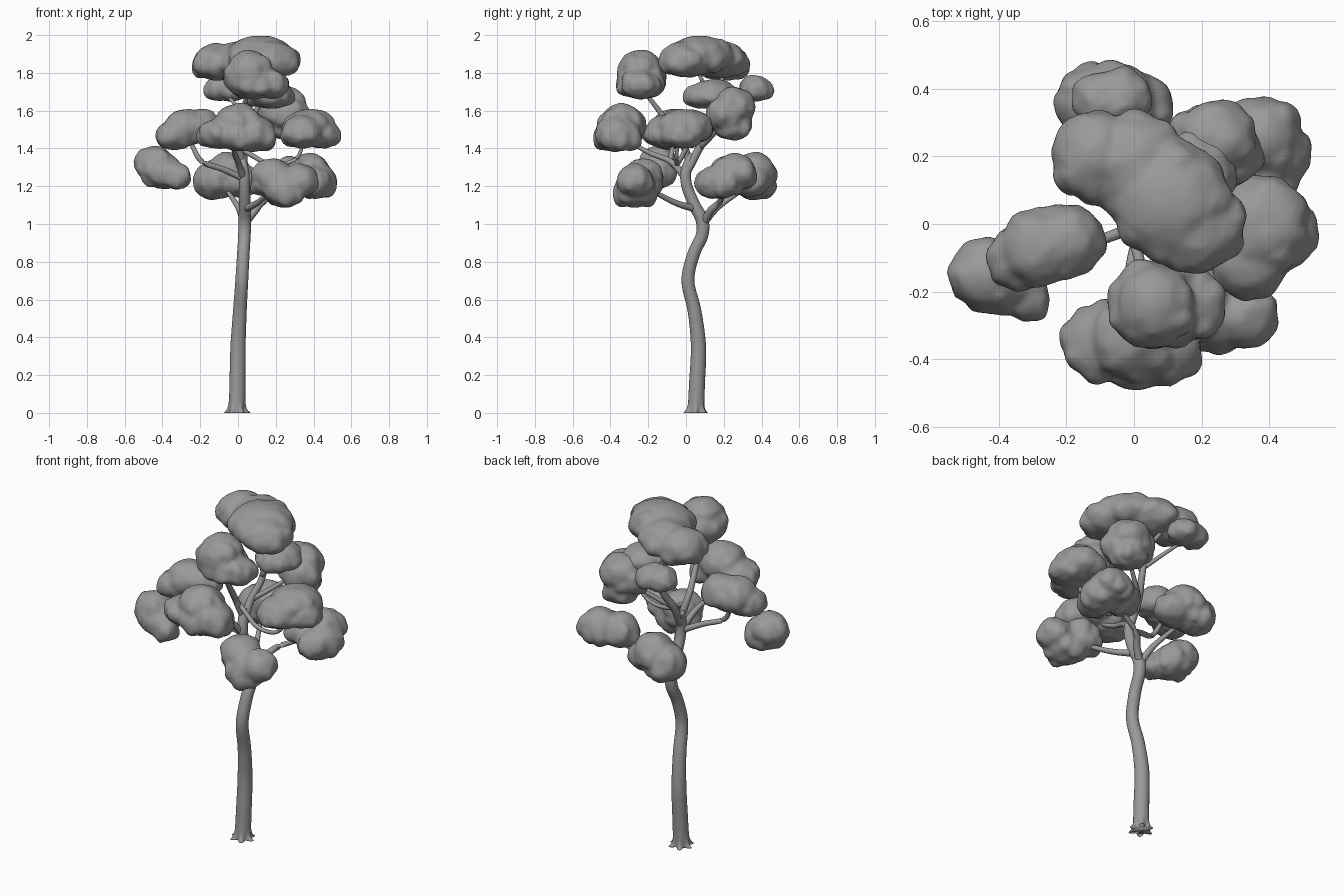
import bpy, bmesh, math, random
from mathutils import Vector, noise

random.seed(4)
grey = bpy.data.materials.new("plain_grey")
grey.diffuse_color = (0.32, 0.32, 0.32, 1)


def finish(name, bm):
    for f in bm.faces:
        f.smooth = True
    mesh = bpy.data.meshes.new(name)
    bm.to_mesh(mesh)
    bm.free()
    mesh.materials.append(grey)
    ob = bpy.data.objects.new(name, mesh)
    bpy.context.collection.objects.link(ob)
    return ob


def smooth_path(pts, steps=6):
    """Catmull-Rom through (x, y, z, radius) points."""
    p = [Vector(q) for q in pts]
    p = [2 * p[0] - p[1]] + p + [2 * p[-1] - p[-2]]
    out = []
    for i in range(1, len(p) - 2):
        a, b, c, d = p[i - 1:i + 3]
        for k in range(steps):
            t = k / steps
            out.append(0.5 * (2 * b + (c - a) * t + (2 * a - 5 * b + 4 * c - d) * t * t
                              + (3 * b - a - 3 * c + d) * t ** 3))
    return out + [p[-2]]


def limb(name, *pts, sides=12, flare=0.0):
    """Tapered round tube; flare spreads root toes near the ground."""
    path = smooth_path(pts)
    bm = bmesh.new()
    rings = []
    for i, q in enumerate(path):
        c = q.xyz
        t = (path[min(i + 1, len(path) - 1)].xyz - path[max(i - 1, 0)].xyz).normalized()
        if flare and i == 0:
            t = Vector((0, 0, 1))
        u = Vector((1, 0.01, 0)) if abs(t.x) < 0.8 else Vector((0, 1, 0))
        u = (u - t * u.dot(t)).normalized()
        v = t.cross(u)
        ring = []
        for k in range(sides):
            a = math.tau * k / sides
            toe = 0
            if flare:
                toe = flare * math.exp(-c.z / 0.02) * (0.45 + 0.55 * math.cos(6 * a + 0.5))
            r = q.w + toe
            ring.append(bm.verts.new(c + (u * math.cos(a) + v * math.sin(a)) * r))
        rings.append(ring)
    for a, b in zip(rings, rings[1:]):
        for k in range(sides):
            j = (k + 1) % sides
            bm.faces.new((a[k], a[j], b[j], b[k]))
    bm.faces.new(rings[0][::-1])
    bm.faces.new(rings[-1])
    return finish(name, bm)


def foliage(name, *lobes):
    """Lumpy cloud; lobes are (x, y, z, radius, half height), flatter underneath."""
    bm = bmesh.new()
    for x, y, z, r, h in lobes:
        c = Vector((x, y, z))
        balls = [(c, r * 0.97, h)]
        # smaller puffs around the rim
        turn = random.random() * math.tau
        for k in range(8):
            a = turn + k * math.tau / 8
            o = Vector((math.cos(a) * r * 0.56, math.sin(a) * r * 0.56, random.uniform(-0.2, 0.1) * h))
            balls.append((c + o, r * random.uniform(0.42, 0.52), h * random.uniform(0.6, 0.78)))
        for o, br, bh in balls:
            made = bmesh.ops.create_icosphere(bm, subdivisions=3, radius=1)["verts"]
            for v in made:
                k = bh * (0.78 if v.co.z < 0 else 1)
                v.co = o + Vector((v.co.x * br, v.co.y * br, v.co.z * k))
                n = (v.co - o).normalized()
                v.co += n * (noise.noise(v.co * 14) * 0.01 + noise.noise(v.co * 35) * 0.006)
    ob = finish(name, bm)
    rm = ob.modifiers.new("merge", "REMESH")
    rm.mode = "VOXEL"
    rm.voxel_size = 0.012
    rm.use_smooth_shade = True
    sm = ob.modifiers.new("soften", "SMOOTH")
    sm.factor = 0.5
    sm.iterations = 2


# Trunk with root flare
limb("trunk", (-0.005, 0.052, 0, 0.043), (-0.005, 0.053, 0.03, 0.043), (-0.003, 0.058, 0.15, 0.042),
     (0.0, 0.066, 0.35, 0.040), (0.01, 0.045, 0.54, 0.036), (0.02, 0.01, 0.7, 0.034),
     (0.028, 0.04, 0.84, 0.033), (0.034, 0.085, 0.94, 0.033), (0.036, 0.085, 1.02, 0.034),
     (0.036, 0.045, 1.1, 0.031), (0.034, 0.005, 1.2, 0.029), (0.03, 0.0, 1.28, 0.028),
     (0.015, 0.03, 1.37, 0.022), sides=36, flare=0.03)

# Lower branches
limb("branch_low_right", (0.035, 0.09, 1.0, 0.022), (0.09, 0.13, 1.07, 0.02),
     (0.14, 0.18, 1.12, 0.016), (0.3, 0.22, 1.2, 0.01))
limb("branch_low_back", (0.035, 0.09, 1.0, 0.02), (0.0, 0.17, 1.09, 0.016), (-0.06, 0.3, 1.18, 0.01))
limb("branch_low_front", (0.036, 0.05, 1.08, 0.02), (0.1, -0.05, 1.11, 0.016),
     (0.16, -0.15, 1.16, 0.013), (0.22, -0.22, 1.2, 0.01))
limb("branch_left", (0.03, 0.0, 1.24, 0.019), (-0.08, -0.04, 1.29, 0.016),
     (-0.19, -0.08, 1.33, 0.014), (-0.24, -0.07, 1.41, 0.012), (-0.27, -0.06, 1.48, 0.008))

# Upper branches
limb("branch_front", (0.03, 0.0, 1.24, 0.02), (0.0, -0.08, 1.33, 0.016),
     (-0.02, -0.2, 1.38, 0.013), (-0.02, -0.34, 1.46, 0.008))
limb("branch_right", (0.015, 0.0, 1.4, 0.014), (0.08, -0.02, 1.36, 0.013), (0.15, -0.04, 1.325, 0.012),
     (0.25, -0.05, 1.32, 0.011), (0.32, -0.05, 1.36, 0.01), (0.35, -0.04, 1.46, 0.008))
limb("branch_high_front", (0.02, 0.02, 1.33, 0.021), (0.0, -0.03, 1.45, 0.018),
     (0.02, -0.12, 1.57, 0.015), (0.05, -0.22, 1.7, 0.01))
limb("branch_high_back", (0.03, 0.0, 1.27, 0.024), (0.03, 0.07, 1.4, 0.021),
     (0.06, 0.14, 1.52, 0.018), (0.05, 0.17, 1.66, 0.015), (-0.05, 0.2, 1.82, 0.009))
limb("branch_back_right", (0.035, 0.08, 1.41, 0.016), (0.13, 0.15, 1.48, 0.012), (0.24, 0.22, 1.57, 0.008))
limb("branch_crown", (0.06, 0.14, 1.53, 0.014), (0.12, 0.13, 1.66, 0.012), (0.14, 0.05, 1.83, 0.008))
limb("branch_back", (0.055, 0.15, 1.56, 0.013), (0.0, 0.24, 1.62, 0.011), (-0.08, 0.36, 1.7, 0.007))

# Lower foliage
foliage("leaves_low_right", (0.38, 0.26, 1.265, 0.12, 0.11), (0.42, 0.2, 1.22, 0.105, 0.11),
        (0.28, 0.22, 1.25, 0.11, 0.11), (0.4, 0.14, 1.21, 0.09, 0.1))
foliage("leaves_low_back", (-0.05, 0.36, 1.27, 0.12, 0.11), (-0.12, 0.36, 1.22, 0.115, 0.12),
        (0.01, 0.34, 1.22, 0.11, 0.1))
foliage("leaves_low_front", (0.18, -0.23, 1.25, 0.11, 0.1), (0.25, -0.27, 1.18, 0.115, 0.12),
        (0.33, -0.27, 1.22, 0.1, 0.1), (0.17, -0.22, 1.21, 0.1, 0.09))
foliage("leaves_far_left", (-0.44, -0.15, 1.31, 0.11, 0.105), (-0.4, -0.16, 1.27, 0.11, 0.11),
        (-0.32, -0.22, 1.245, 0.07, 0.08))

# Middle foliage
foliage("leaves_left", (-0.19, -0.05, 1.51, 0.11, 0.1), (-0.28, -0.07, 1.5, 0.12, 0.11),
        (-0.34, -0.1, 1.46, 0.1, 0.09))
foliage("leaves_front", (0.0, -0.34, 1.52, 0.13, 0.12), (-0.1, -0.35, 1.47, 0.12, 0.09),
        (0.08, -0.36, 1.47, 0.125, 0.11), (0, -0.39, 1.46, 0.1, 0.1))
foliage("leaves_right", (0.38, 0.0, 1.505, 0.145, 0.11), (0.44, -0.03, 1.47, 0.11, 0.09),
        (0.34, -0.11, 1.48, 0.115, 0.1))
foliage("leaves_back_right", (0.24, 0.25, 1.62, 0.12, 0.11), (0.27, 0.21, 1.57, 0.11, 0.11),
        (0.2, 0.24, 1.59, 0.11, 0.1), (0.25, 0.25, 1.52, 0.1, 0.1))

# Upper foliage
foliage("leaves_high_front", (0.06, -0.24, 1.82, 0.12, 0.1), (0.05, -0.24, 1.77, 0.135, 0.12),
        (0.09, -0.24, 1.74, 0.135, 0.1), (0.17, -0.24, 1.73, 0.105, 0.09))
foliage("leaves_high_inner", (0.17, 0.14, 1.68, 0.13, 0.09), (0.18, 0.09, 1.67, 0.1, 0.08))
foliage("leaves_high_back", (-0.1, 0.37, 1.71, 0.085, 0.08), (-0.04, 0.37, 1.71, 0.09, 0.08))
foliage("leaves_crown", (0.11, 0.07, 1.88, 0.18, 0.12), (0.18, 0.0, 1.86, 0.15, 0.11),
        (0.01, 0.18, 1.86, 0.15, 0.11), (-0.11, 0.2, 1.845, 0.14, 0.11), (0.0, 0.09, 1.85, 0.1, 0.09))
